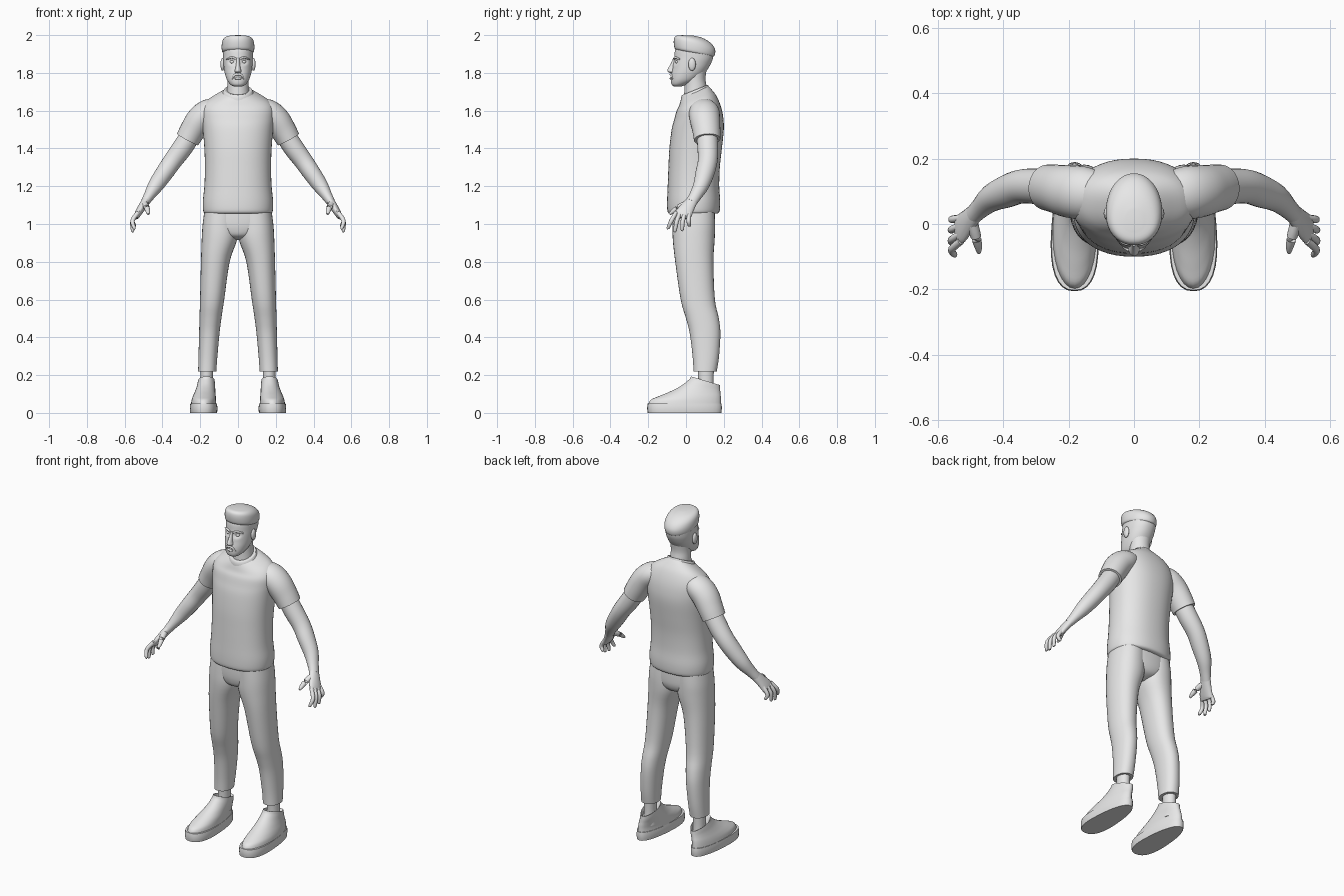
import bpy, bmesh, math
from mathutils import Vector

grey = bpy.data.materials.new("plain_grey")
grey.diffuse_color = (0.8, 0.8, 0.8, 1)


def finish(name, bm, mirror=False, sharp=0.75):
    """Turn a bmesh into a smooth object, optionally mirrored across x."""
    bmesh.ops.recalc_face_normals(bm, faces=bm.faces)
    for f in bm.faces:
        f.smooth = True
    for e in bm.edges:
        e.smooth = len(e.link_faces) == 2 and e.calc_face_angle(0) < sharp
    me = bpy.data.meshes.new(name)
    bm.to_mesh(me)
    bm.free()
    me.materials.append(grey)
    ob = bpy.data.objects.new(name, me)
    bpy.context.collection.objects.link(ob)
    if mirror:
        m = ob.modifiers.new("mirror", 'MIRROR')
        m.use_clip = False
        m.use_mirror_merge = False
    return ob


def smooth_rows(rows, steps):
    """Catmull-Rom interpolation between parameter rows."""
    out = []
    for i in range(len(rows) - 1):
        a, b, c, d = (rows[max(0, min(len(rows) - 1, i + k))] for k in (-1, 0, 1, 2))
        for s in range(steps):
            t = s / steps
            out.append([0.5 * (2*q + (r-p)*t + (2*p-5*q+4*r-w)*t*t + (3*q-p-3*r+w)*t**3)
                        for p, q, r, w in zip(a, b, c, d)])
    return out + [list(rows[-1])]


def skin(loops):
    bm = bmesh.new()
    rings = [[bm.verts.new(p) for p in loop] for loop in loops]
    n = len(rings[0])
    for a, b in zip(rings, rings[1:]):
        for i in range(n):
            bm.faces.new((a[i], a[(i+1) % n], b[(i+1) % n], b[i]))
    bm.faces.new(rings[0])
    bm.faces.new(rings[-1])
    return bm


def loft(rows, n=32, steps=4, power=2.0, taper=0.0):
    """Level rings: (z, half width, front y, back y, slope, centre x)."""
    rows = [tuple(r) + (0, 0)[len(r) - 4:] for r in rows]
    loops = []
    for z, w, yf, yb, slope, xc in smooth_rows(rows, steps):
        loop = []
        for i in range(n):
            a = math.tau * i / n
            c, s = math.cos(a), math.sin(a)
            c = math.copysign(abs(c) ** (2 / power), c)
            s = math.copysign(abs(s) ** (2 / power), s)
            dy = s * (yb - yf) / 2
            loop.append((xc + c * w * (1 - taper * s), (yf + yb) / 2 + dy, z + slope * dy))
        loops.append(loop)
    return skin(loops)


def tube(rows, n=20, steps=4):
    """Rings across a path: (x, y, z, radius along y, other radius)."""
    rows = smooth_rows(rows, steps)
    pts = [Vector(r[:3]) for r in rows]
    loops = []
    for i, r in enumerate(rows):
        t = (pts[min(i+1, len(pts)-1)] - pts[max(i-1, 0)]).normalized()
        ref = Vector((0, 1, 0)) if abs(t.y) < 0.85 else Vector((0, 0, 1))
        u = (ref - t * ref.dot(t)).normalized()
        v = t.cross(u)
        loops.append([pts[i] + u * r[3] * math.cos(math.tau*k/n) + v * r[4] * math.sin(math.tau*k/n)
                      for k in range(n)])
    return skin(loops)


def ball(name, loc, size, mirror=True):
    bm = bmesh.new()
    bmesh.ops.create_uvsphere(bm, u_segments=16, v_segments=10, radius=1)
    for v in bm.verts:
        v.co = Vector(loc) + Vector((v.co.x*size[0], v.co.y*size[1], v.co.z*size[2]))
    return finish(name, bm, mirror, 3)


# Shirt body, collar and sleeves
finish("shirt", loft([
    (1.055, .174, -.086, .166), (1.068, .184, -.098, .178), (1.12, .186, -.1, .181),
    (1.2, .178, -.097, .176), (1.3, .175, -.093, .179), (1.4, .178, -.088, .19),
    (1.5, .186, -.076, .2), (1.56, .192, -.062, .197, .04), (1.61, .19, -.05, .185, .1),
    (1.65, .165, -.037, .163, .25), (1.68, .115, -.029, .138, .35),
    (1.70, .074, -.022, .12, .4)], n=48, power=2.25))
finish("collar", loft([
    (1.685, .086, -.028, .124, .4), (1.7, .079, -.026, .12, .4),
    (1.71, .073, -.02, .115, .4), (1.708, .062, -.012, .108, .4)], steps=3))
finish("sleeve", tube([
    (.08, .09, 1.615, .06, .05), (.15, .095, 1.595, .08, .068), (.2, .1, 1.555, .08, .072),
    (.24, .108, 1.495, .074, .068), (.267, .112, 1.447, .07, .064)], n=32), True)

# Arms, hands and fingers
finish("arm", tube([
    (.23, .11, 1.505, .055, .052), (.29, .115, 1.41, .055, .054), (.345, .115, 1.335, .052, .05),
    (.39, .1, 1.27, .05, .047), (.435, .08, 1.205, .042, .041), (.47, .05, 1.15, .033, .029),
    (.492, .028, 1.115, .03, .023)], n=24), True)
finish("palm", tube([
    (.48, .042, 1.135, .028, .022), (.508, .01, 1.09, .037, .021), (.532, -.015, 1.05, .046, .017),
    (.54, -.02, 1.032, .042, .011)]), True)
for name, ky, tip in (("little", .018, (.548, .018, .992)), ("ring", -.005, (.558, -.02, .972)),
                      ("middle", -.03, (.558, -.058, .966)), ("index", -.052, (.55, -.094, .98))):
    mid = (.558, (ky + tip[1]) / 2 - .004, 1.018)
    finish(name + "_finger", tube([
        (.53, ky, 1.06, .011, .012), (*mid, .0115, .0115), (*tip, .009, .009),
        (tip[0] - .001, tip[1], tip[2] - .006, .004, .004)], n=12), True)
finish("thumb", tube([
    (.495, .0, 1.105, .018, .018), (.484, -.04, 1.088, .015, .016), (.477, -.07, 1.066, .011, .012),
    (.475, -.088, 1.052, .006, .006)], n=12), True)

# Trousers
finish("trouser_seat", loft([
    (.915, .03, .0, .08), (.935, .09, -.05, .13), (.97, .16, -.066, .15),
    (1.02, .179, -.071, .154), (1.09, .175, -.07, .152)], power=2.3))
finish("trouser_leg", loft([
    (1.08, .088, -.068, .15, 0, .088), (1.0, .093, -.071, .154, 0, .094), (.92, .094, -.07, .152, 0, .098),
    (.8, .076, -.057, .145, 0, .12), (.6, .064, -.028, .153, 0, .137), (.5, .058, .0, .174, 0, .146),
    (.42, .054, .02, .182, 0, .152), (.3, .05, .035, .175, 0, .159), (.22, .048, .04, .163, 0, .163)],
    power=2.2), True)
finish("ankle", loft([
    (.08, .036, .06, .15, 0, .166), (.16, .033, .065, .146, 0, .166), (.24, .035, .062, .148, 0, .165)]), True)

# Shoes
finish("shoe_sole", loft([
    (0, .069, -.203, .187, 0, .182), (.025, .071, -.206, .19, 0, .182),
    (.05, .068, -.203, .188, 0, .182)], steps=2, power=2.4, taper=.2), True)
finish("shoe_upper", loft([
    (.045, .067, -.2, .186, 0, .182), (.07, .064, -.185, .185, 0, .181), (.09, .06, -.14, .184, 0, .178),
    (.112, .054, -.075, .182, -.04, .174), (.135, .049, -.02, .181, -.12, .17),
    (.158, .045, .018, .18, -.25, .168), (.17, .042, .03, .178, -.3, .167),
    (.14, .034, .055, .16, -.2, .167)], taper=.12), True)

# Neck
finish("neck", loft([
    (1.65, .062, -.012, .11), (1.72, .057, -.008, .11), (1.77, .056, -.006, .103), (1.83, .06, .0, .112)]))

# Head with shallow eye sockets
HEAD = [(1.728, .022, -.064, -.025), (1.738, .04, -.076, .005), (1.76, .057, -.08, .055),
        (1.79, .068, -.078, .092), (1.82, .074, -.072, .115), (1.85, .077, -.068, .132),
        (1.88, .079, -.062, .143), (1.92, .079, -.058, .145), (1.95, .07, -.045, .13)]
head = loft(HEAD, n=48, power=2.15)
for v in head.verts:
    if v.co.y < 0:
        d = math.hypot(abs(v.co.x) - .031, (v.co.z - 1.858) * 1.3)
        v.co.y += .014 * max(0, 1 - d / .024)
finish("head", head)

# Beard: a thin shell along the jaw
beard = loft(HEAD, n=48, power=2.15)
cut = [f for f in beard.faces
       if f.calc_center_median().z > 1.79 + .45 * (f.calc_center_median().y + .06)
       or f.calc_center_median().y > .025]
bmesh.ops.delete(beard, geom=cut, context='FACES')
shell = finish("beard", beard).modifiers.new("thickness", 'SOLIDIFY')
shell.thickness, shell.offset = .005, 1

# Facial features
finish("nose", loft([
    (1.878, .008, -.068, -.045), (1.85, .01, -.08, -.045), (1.822, .014, -.096, -.045),
    (1.809, .018, -.098, -.045), (1.8, .013, -.086, -.045)], n=16))
ball("eye", (.031, -.045, 1.858), (.012, .012, .009))
ball("lips", (0, -.079, 1.771), (.02, .008, .007), False)
finish("brow", tube([
    (.01, -.062, 1.874, .006, .005), (.032, -.056, 1.881, .007, .006), (.06, -.034, 1.873, .005, .004)],
    n=10), True)
finish("moustache", tube([
    (0, -.081, 1.792, .006, .006), (.016, -.079, 1.789, .006, .006), (.032, -.07, 1.768, .004, .004)],
    n=10), True)
ball("ear", (.082, .032, 1.845), (.011, .02, .034))

# Swept-back hair
finish("hair", loft([
    (1.905, .077, -.056, .142, -.2), (1.915, .085, -.062, .152, -.2), (1.945, .086, -.065, .154, -.2),
    (1.972, .08, -.06, .135, -.18), (1.99, .062, -.045, .095, -.12), (1.998, .025, -.018, .045, -.05)],
    n=40, power=2.1, taper=.08))
